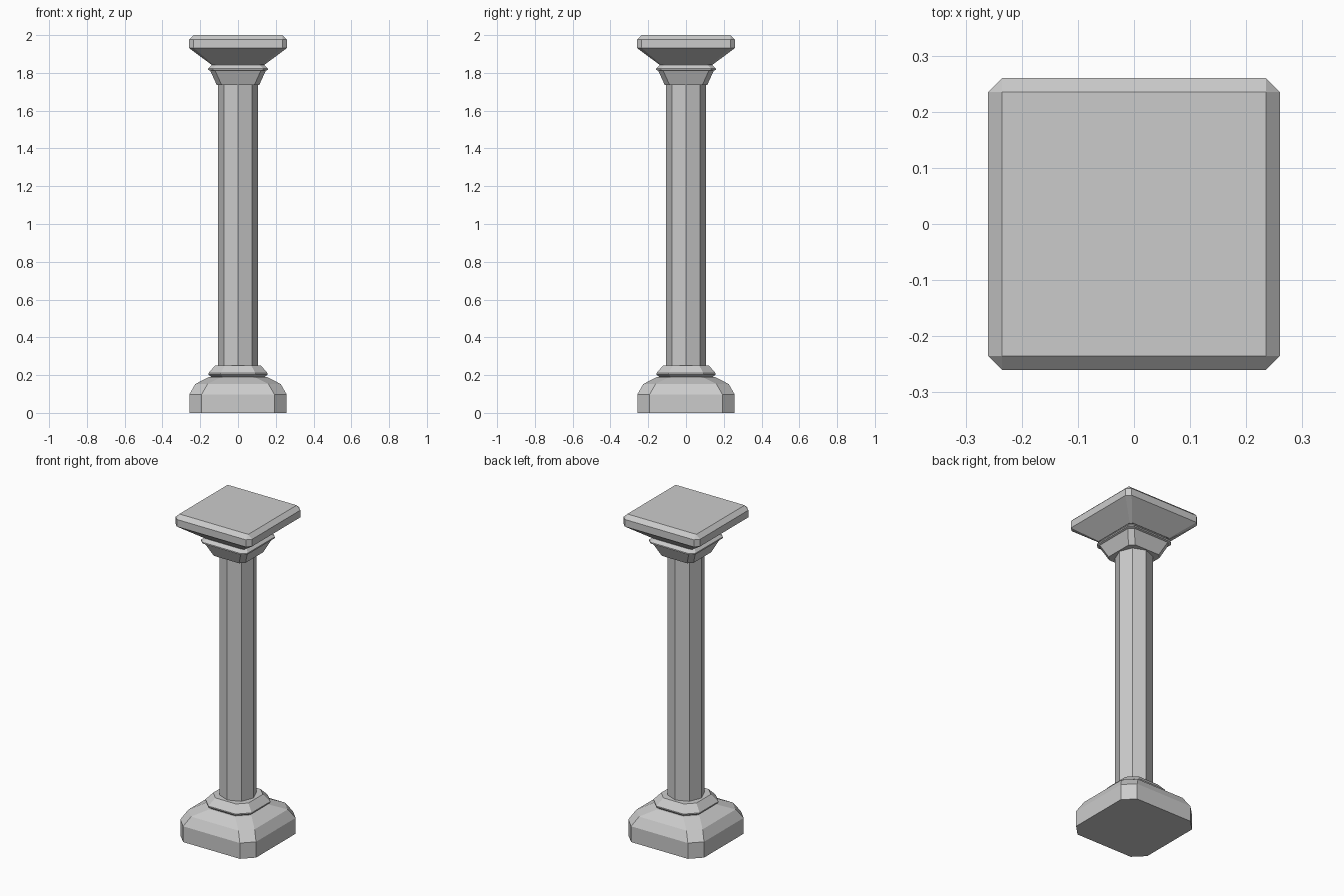
import bpy, bmesh

if "Cube" in bpy.data.objects:
    bpy.data.objects.remove(bpy.data.objects["Cube"])


def stack(name, rings):
    """Loft chamfered squares given as (half width, corner cut, height)."""
    bm = bmesh.new()
    loops = []
    for h, cut, z in rings:
        c = h - cut
        pts = [(c, -h), (h, -c), (h, c), (c, h), (-c, h), (-h, c), (-h, -c), (-c, -h)]
        loops.append([bm.verts.new((x, y, z)) for x, y in pts])
    for a, b in zip(loops, loops[1:]):
        for i in range(8):
            j = (i + 1) % 8
            bm.faces.new((a[i], a[j], b[j], b[i]))
    bm.faces.new(loops[0][::-1])
    bm.faces.new(loops[-1])
    bmesh.ops.remove_doubles(bm, verts=bm.verts[:], dist=0.0005)
    bmesh.ops.recalc_face_normals(bm, faces=bm.faces[:])
    mesh = bpy.data.meshes.new(name)
    bm.to_mesh(mesh)
    bm.free()
    obj = bpy.data.objects.new(name, mesh)
    bpy.context.collection.objects.link(obj)
    return obj


# Plinth with sloping shoulders, then the undercut collar
stack("base_plinth", [(0.258, 0.065, 0), (0.258, 0.065, 0.097),
                      (0.226, 0.065, 0.153), (0.153, 0.065, 0.19)])
stack("base_collar", [(0.135, 0.06, 0.185), (0.157, 0.065, 0.203),
                      (0.157, 0.065, 0.21), (0.12, 0.05, 0.252)])

# Eight-sided shaft with corners on the axes
bpy.ops.mesh.primitive_cylinder_add(vertices=8, radius=0.105, depth=1.52,
                                    location=(0, 0, 0.99))
bpy.context.object.name = "shaft"

# Capital: flared block with lip, then the wide slab
stack("capital_block", [(0.112, 0.026, 1.735), (0.147, 0.026, 1.812),
                        (0.158, 0.026, 1.816), (0.158, 0.026, 1.824),
                        (0.14, 0.025, 1.842), (0.14, 0.025, 1.85)])
stack("capital_slab", [(0.143, 0.01, 1.845), (0.26, 0.025, 1.932),
                       (0.26, 0.025, 1.976), (0.235, 0, 2.0)])
